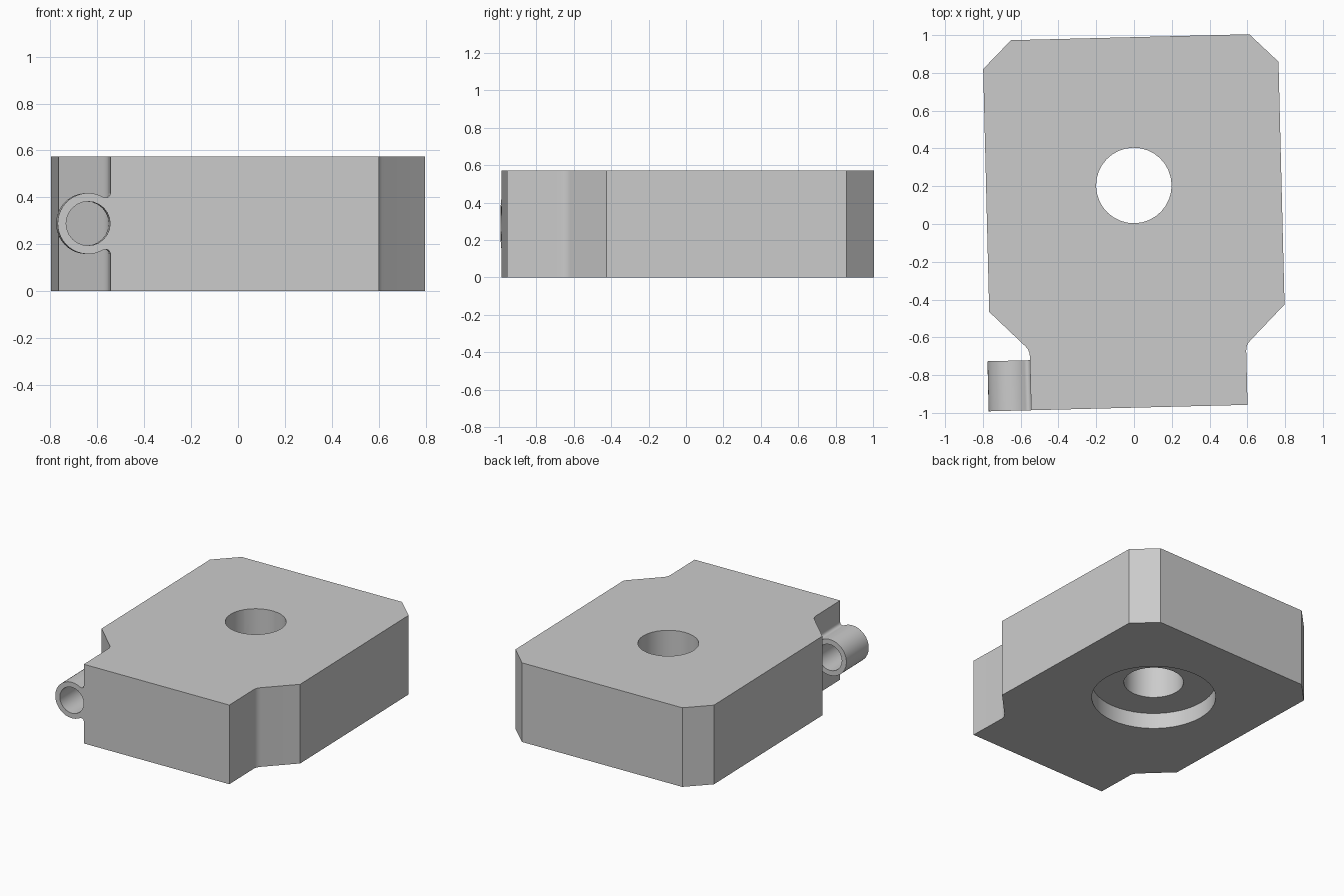
import bpy, bmesh, math
from mathutils import Matrix, Vector

if "Cube" in bpy.data.objects:
    bpy.data.objects.remove(bpy.data.objects["Cube"])

HEIGHT = 0.573
TILT = Matrix.Translation((0.004, 0.004, 0)) @ Matrix.Rotation(math.radians(1.43), 4, 'Z')
NECK = 0.573            # half width of the narrow front end
TUBE = Vector((-0.668, 0.288))   # tube centre in x, z

grey = bpy.data.materials.new("plain grey")
grey.use_nodes = True
grey.diffuse_color = (0.6, 0.6, 0.6, 1)
grey.node_tree.nodes["Principled BSDF"].inputs["Base Color"].default_value = grey.diffuse_color


def arc(cx, cy, r, start, end, steps):
    """Points along an arc, angles in radians."""
    angles = [start + (end - start) * i / steps for i in range(steps + 1)]
    return [(cx + r * math.cos(a), cy + r * math.sin(a)) for a in angles]


def prism(name, outline, low, high, along_y=False):
    """Extrude a closed outline between two levels, along z or along y."""
    bm = bmesh.new()
    place = (lambda p: (p[0], low, p[1])) if along_y else (lambda p: (p[0], p[1], low))
    face = bm.faces.new([bm.verts.new(place(p)) for p in outline])
    shift = (0, high - low, 0) if along_y else (0, 0, high - low)
    top = bmesh.ops.extrude_face_region(bm, geom=[face])["geom"]
    bmesh.ops.translate(bm, vec=shift, verts=[v for v in top if isinstance(v, bmesh.types.BMVert)])
    bmesh.ops.recalc_face_normals(bm, faces=bm.faces)
    mesh = bpy.data.meshes.new(name)
    bm.to_mesh(mesh)
    bm.free()
    mesh.materials.append(grey)
    obj = bpy.data.objects.new(name, mesh)
    bpy.context.collection.objects.link(obj)
    return obj


def drill(obj, *cutters):
    """Cut each cutter out of the object, then discard the cutters."""
    for cutter in cutters:
        cutter.hide_render = True
        mod = obj.modifiers.new("bore", 'BOOLEAN')
        mod.operation = 'DIFFERENCE'
        mod.solver = 'EXACT'
        mod.object = cutter
    bpy.context.view_layer.update()
    result = bpy.data.meshes.new_from_object(obj.evaluated_get(bpy.context.evaluated_depsgraph_get()))
    obj.modifiers.clear()
    obj.data = result
    for cutter in cutters:
        bpy.data.objects.remove(cutter)


def finish(obj):
    obj.matrix_world = TILT
    bpy.ops.object.select_all(action='DESELECT')
    obj.select_set(True)
    bpy.context.view_layer.objects.active = obj
    bpy.ops.object.shade_smooth_by_angle(angle=math.radians(25))


# Block: mirrored plan with chamfered corners and a filleted step at the front
r = 0.075
tangent = r * math.tan(math.pi / 8)
fillet = arc(NECK + r, -0.659 - tangent, r, math.pi, math.pi * 0.75, 6)
half = [(NECK, -0.976)] + fillet + [(0.782, -0.45), (0.782, 0.836), (0.631, 0.985)]
block = prism("block", half + [(-x, y) for x, y in reversed(half)], 0, HEIGHT)

# Through hole with a wide recess in the underside
turn = 2 * math.pi
hole = prism("hole_cutter", arc(0, 0.2, 0.2, 0, turn, 32)[:-1], -0.1, HEIGHT + 0.1)
recess = prism("recess_cutter", arc(0, 0.2, 0.416, 0, turn, 48)[:-1], -0.1, 0.115)
drill(block, hole, recess)
finish(block)

# Side tube, blended into the block by small fillets above and below
R, f = 0.13, 0.02
fx = -NECK - f
fz = math.sqrt((R + f) ** 2 - (fx - TUBE.x) ** 2)
touch = math.atan2(fz, fx - TUBE.x)
upper = arc(fx, TUBE.y + fz, f, 0, touch - math.pi, 6)
lower = [(x, 2 * TUBE.y - z) for x, z in reversed(upper)]
barrel = arc(TUBE.x, TUBE.y, R, touch, turn - touch, 28)[1:-1]
tube = prism("side_tube", upper + barrel + lower, -0.976, -0.711, along_y=True)
bore = prism("bore_cutter", arc(TUBE.x, TUBE.y, 0.094, 0, turn, 24)[:-1], -1.1, -0.6, along_y=True)
drill(tube, bore)
finish(tube)
